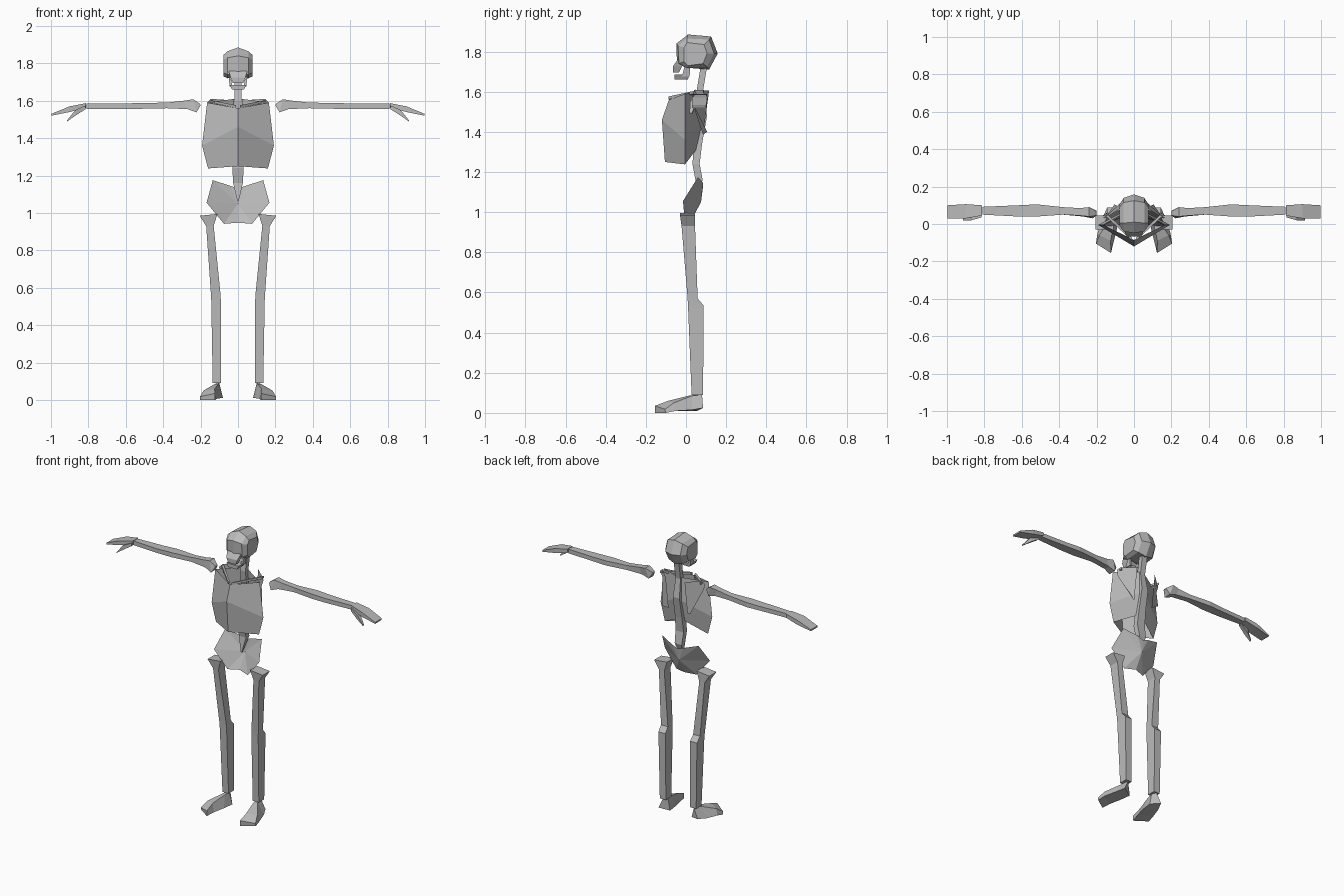
import bpy, bmesh

bone = bpy.data.materials.new("bone grey")
bone.diffuse_color = (0.5, 0.5, 0.5, 1)


def make(name, verts, faces, mirror=False, closed=True):
    """Mesh part; mirrored parts are modelled on the +x side."""
    bm = bmesh.new()
    vs = [bm.verts.new(v) for v in verts]
    for f in faces:
        bm.faces.new([vs[i] for i in f])
    if closed:
        bmesh.ops.recalc_face_normals(bm, faces=bm.faces)
    me = bpy.data.meshes.new(name)
    bm.to_mesh(me)
    bm.free()
    me.materials.append(bone)
    ob = bpy.data.objects.new(name, me)
    bpy.context.collection.objects.link(ob)
    if mirror:
        m = ob.modifiers.new("Mirror", 'MIRROR')
        m.use_mirror_merge = True
        m.merge_threshold = 0.0005
    return ob


def loft(name, rings, mirror=False, caps=True):
    """Skin between rings with equal point counts."""
    n = len(rings[0])
    faces = [(r * n + i, r * n + (i + 1) % n, (r + 1) * n + (i + 1) % n, (r + 1) * n + i)
             for r in range(len(rings) - 1) for i in range(n)]
    if caps:
        last = (len(rings) - 1) * n
        faces += [tuple(range(n)), tuple(range(last, last + n))]
    return make(name, [p for r in rings for p in r], faces, mirror)


def rect_z(x0, x1, y0, y1, z):
    return [(x0, y0, z), (x1, y0, z), (x1, y1, z), (x0, y1, z)]


def rect_x(x, y0, y1, z0, z1):
    return [(x, y0, z0), (x, y1, z0), (x, y1, z1), (x, y0, z1)]


# Cranium: half-outlines in the yz plane, widened at the temples
def skull_ring(x, pts):
    return [(x, y, z) for y, z in pts]


centre = [(-.045, 1.74), (-.048, 1.84), (.01, 1.885), (.125, 1.875), (.158, 1.79), (.115, 1.71), (0, 1.73)]
temple = [(-.035, 1.74), (-.04, 1.83), (.005, 1.865), (.115, 1.86), (.14, 1.79), (.105, 1.725), (0, 1.72)]
side = [(-.01, 1.75), (-.01, 1.82), (.005, 1.845), (.09, 1.835), (.105, 1.79), (.085, 1.74), (.01, 1.73)]
loft("cranium", [skull_ring(-.078, side), skull_ring(-.055, temple), skull_ring(0, centre),
                 skull_ring(.055, temple), skull_ring(.078, side)])

# Upper jaw and hanging lower jaw
loft("upper_jaw", [rect_z(-.05, .05, -.042, .0, 1.76), rect_z(-.04, .04, -.066, -.02, 1.725),
                   rect_z(-.028, .028, -.066, -.035, 1.695)])
loft("chin", [rect_z(-.045, .045, -.058, .015, 1.685), rect_z(-.032, .032, -.058, .01, 1.66)])
loft("jaw_hinge", [rect_z(.04, .05, -.005, .022, 1.735), rect_z(.03, .045, -.02, .018, 1.675)], True)

# Spine from skull to pelvis, ending in a pointed sacrum
loft("spine", [rect_z(-w, w, y - d, y + d, z) for w, y, d, z in [
    (.02, .09, .016, 1.73), (.018, .068, .016, 1.60), (.024, .085, .02, 1.48), (.026, .06, .02, 1.34),
    (.03, .05, .018, 1.24), (.026, .065, .018, 1.16), (.003, .04, .006, 1.06)]])

# Ribcage: open tube with a ridged front and a back running in to the spine
make("ribcage", [
    (0, -.085, 1.56), (0, -.12, 1.46), (0, -.105, 1.25),
    (.165, -.005, 1.59), (.192, -.005, 1.36), (.16, -.005, 1.238),
    (.02, .075, 1.61), (.022, .085, 1.46), (.025, .05, 1.31)],
    [(0, 1, 4, 3), (1, 2, 5, 4), (3, 4, 7, 6), (4, 5, 8, 7)], True, False)

# Collar bones and shoulder blades
loft("collar_bone", [rect_x(.012, -.088, -.072, 1.562, 1.576), rect_x(.15, .04, .06, 1.59, 1.604)], True)
make("shoulder_blade", [(.07, .115, 1.605), (.165, .035, 1.59), (.155, .03, 1.55), (.105, .105, 1.40),
                        (.07, .085, 1.385), (.145, .045, 1.61)],
     [(0, 5, 1, 2, 3, 4)], True, False)

# Arm: shoulder knob, elbow, wrist
loft("arm", [
    [(.20, .045, 1.575), (.20, .07, 1.575), (.205, .07, 1.585), (.205, .045, 1.585)],
    [(.222, .03, 1.538), (.222, .08, 1.54), (.24, .09, 1.608), (.24, .04, 1.608)],
    [(.27, .04, 1.555), (.27, .08, 1.555), (.29, .085, 1.60), (.29, .045, 1.60)],
    rect_x(.38, .05, .09, 1.56, 1.59),
    rect_x(.52, .04, .105, 1.557, 1.588),
    rect_x(.62, .04, .10, 1.557, 1.585),
    rect_x(.81, .05, .092, 1.557, 1.585)], True)

# Hand with drooping fingers and a separate thumb
loft("hand", [rect_x(.812, .045, .10, 1.562, 1.587), rect_x(.90, .03, .106, 1.54, 1.57),
              rect_x(.998, .03, .10, 1.52, 1.53)], True)
loft("thumb", [rect_x(.815, .035, .06, 1.555, 1.575), rect_x(.87, .02, .05, 1.52, 1.55),
               rect_x(.915, .018, .03, 1.488, 1.494)], True)

# Pelvis: open basin shell
make("pelvis", [(0, .085, 1.13), (.04, .085, 1.145), (.135, .06, 1.175), (.168, -.015, 1.055),
                (.075, -.005, .942), (0, .02, .948), (0, .075, 1.05)],
     [(0, 1, 6), (1, 2, 6), (2, 3, 6), (3, 4, 6), (4, 5, 6)], True, False)

# Legs: flared hip, thigh, knee step, shin
loft("leg", [
    [(.11, -.03, .995), (.205, -.03, .985), (.205, .045, .985), (.11, .045, .995)],
    rect_z(.13, .17, -.022, .045, .93),
    rect_z(.094, .145, .008, .058, .57),
    rect_z(.092, .143, .01, .088, .535),
    rect_z(.09, .135, .028, .085, .09)], True)

# Feet turned outwards
loft("foot", [
    [(.08, .055, .01), (.145, .085, .025), (.115, .08, .09), (.10, .05, .09)],
    [(.09, -.02, .01), (.17, .03, .015), (.125, .03, .085), (.105, .01, .085)],
    [(.11, -.10, .008), (.195, -.05, .01), (.185, -.06, .05), (.125, -.09, .06)],
    [(.123, -.155, 0), (.203, -.10, 0), (.203, -.105, .018), (.123, -.155, .035)]], True)
